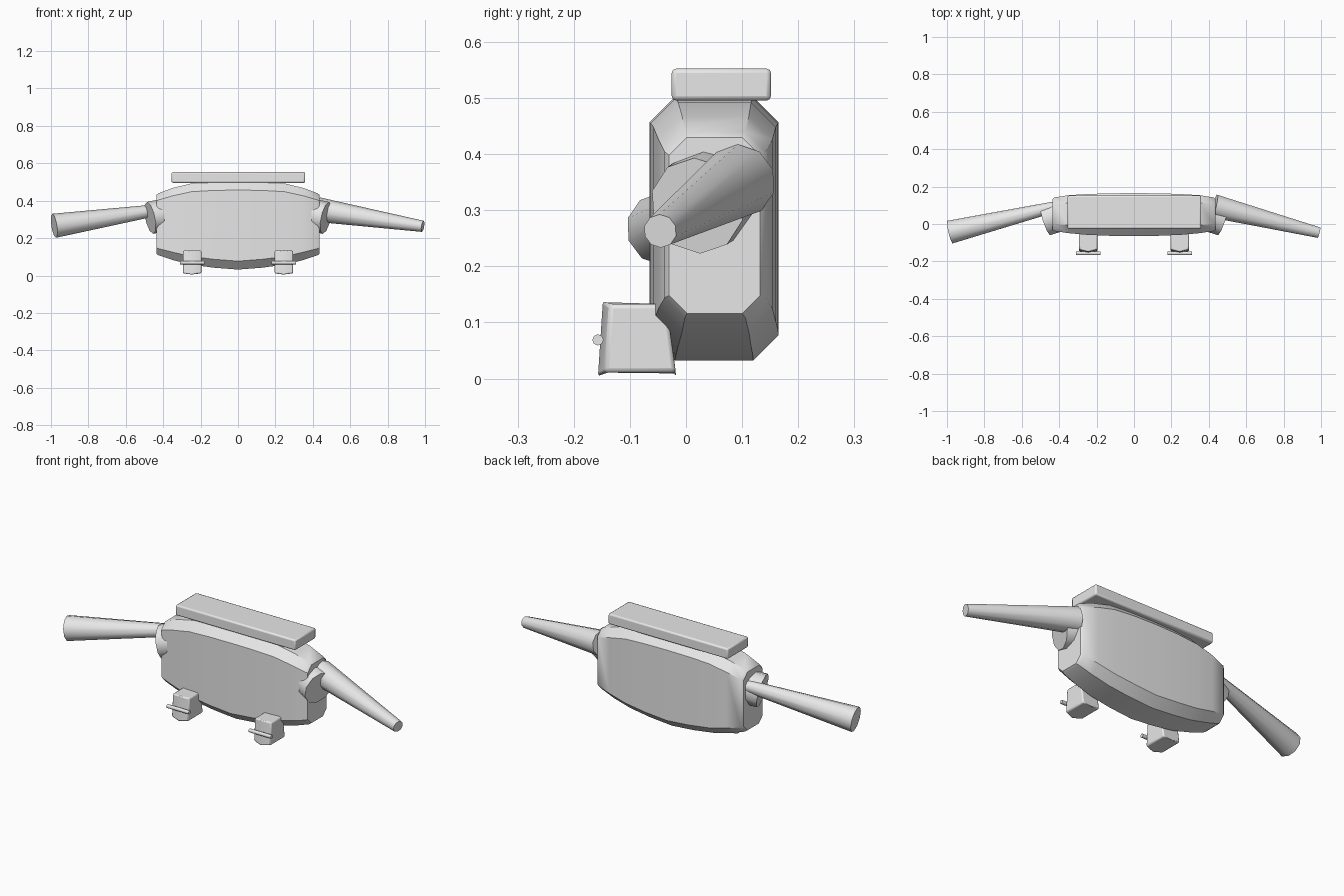
import bpy, bmesh, math
from mathutils import Vector

if "Cube" in bpy.data.objects:
    bpy.data.objects.remove(bpy.data.objects["Cube"])

grey = bpy.data.materials.new("light grey")
grey.diffuse_color = (0.8, 0.8, 0.8, 1)
grey.use_nodes = True
grey.node_tree.nodes["Principled BSDF"].inputs["Base Color"].default_value = grey.diffuse_color


def finish(ob, bevel=0.0, angle=30):
    """Colour, bevel and shade one part."""
    ob.data.materials.clear()
    ob.data.materials.append(grey)
    bpy.ops.object.select_all(action='DESELECT')
    ob.select_set(True)
    bpy.context.view_layer.objects.active = ob
    if bevel:
        mod = ob.modifiers.new("rounded_edges", 'BEVEL')
        mod.width = bevel
        mod.segments = 2
        mod.limit_method = 'ANGLE'
    bpy.ops.object.shade_smooth_by_angle(angle=math.radians(angle))
    return ob


def loft(name, rings, bevel=0.0, angle=30):
    """Join matching rings of points into a closed solid."""
    bm = bmesh.new()
    loops = [[bm.verts.new(p) for p in ring] for ring in rings]
    n = len(loops[0])
    for a, b in zip(loops, loops[1:]):
        for i in range(n):
            j = (i + 1) % n
            bm.faces.new((a[i], a[j], b[j], b[i]))
    bm.faces.new(loops[0][::-1])
    bm.faces.new(loops[-1])
    bmesh.ops.recalc_face_normals(bm, faces=bm.faces)
    mesh = bpy.data.meshes.new(name)
    bm.to_mesh(mesh)
    bm.free()
    ob = bpy.data.objects.new(name, mesh)
    bpy.context.collection.objects.link(ob)
    return finish(ob, bevel, angle)


def rod(name, p, q, r1, r2, sides, bevel=0.0):
    """Tapered cylinder from p to q."""
    p, q = Vector(p), Vector(q)
    bpy.ops.mesh.primitive_cone_add(vertices=sides, radius1=r1, radius2=r2,
                                    depth=(q - p).length, location=(p + q) / 2)
    ob = bpy.context.object
    ob.name = name
    ob.rotation_euler = (q - p).to_track_quat('Z', 'Y').to_euler()
    return finish(ob, bevel, 45)


def octagon(x, y0, y1, z0, z1, c):
    return [(x, y0 + c, z0), (x, y1 - c, z0), (x, y1, z0 + c), (x, y1, z1 - c),
            (x, y1 - c, z1), (x, y0 + c, z1), (x, y0, z1 - c), (x, y0, z0 + c)]


# Barrel-shaped body: chamfered sections along x, narrowing to the flat ends
half = [(0.0, -0.065, 0.165, 0.032, 0.502, 0.045),
        (0.13, -0.063, 0.164, 0.042, 0.5, 0.045),
        (0.25, -0.058, 0.16, 0.058, 0.492, 0.044),
        (0.35, -0.049, 0.154, 0.083, 0.468, 0.042),
        (0.425, -0.038, 0.142, 0.108, 0.44, 0.036),
        (0.437, -0.03, 0.132, 0.116, 0.43, 0.032)]
sections = [(-s[0],) + s[1:] for s in half[:0:-1]] + half
loft("body", [octagon(*s) for s in sections], angle=35)

# Flat slab on top
bpy.ops.mesh.primitive_cube_add(size=1, location=(0.002, 0.063, 0.524))
slab = bpy.context.object
slab.name = "top_slab"
slab.scale = (0.715, 0.177, 0.057)
bpy.ops.object.transform_apply(location=False, rotation=False, scale=True)
finish(slab, 0.008)

for s, side in ((-1, "left"), (1, "right")):
    # Foot: tapered block with a slight ridge along its middle
    x = s * 0.245

    def foot_ring(y0, y1, z, ridge):
        return [(x - 0.05, y0 + 0.012, z), (x, y0, z + ridge), (x + 0.05, y0 + 0.012, z),
                (x + 0.05, y1, z), (x, y1, z + ridge), (x - 0.05, y1, z)]
    loft(side + "_foot", [foot_ring(-0.157, -0.018, 0.012, -0.01),
                          foot_ring(-0.148, -0.035, 0.132, 0.008)], 0.007)
    # Thin bar across the front of the foot
    rod(side + "_foot_bar", (x - 0.066, -0.157, 0.069), (x + 0.066, -0.157, 0.069),
        0.01, 0.01, 8)
    # Shoulder disc tilted forward and down
    axis = Vector((s * 0.93, -0.3, -0.2)).normalized()
    face = Vector((s * 0.47, 0.02, 0.308))
    rod(side + "_shoulder", face - axis * 0.07, face, 0.087, 0.087, 10)

# Arms: one flares outward, the other tapers outward
rod("left_arm", (-0.42, 0.093, 0.352), (-0.983, -0.043, 0.266), 0.03, 0.065, 10)
rod("right_arm", (0.43, 0.095, 0.352), (0.988, -0.046, 0.263), 0.066, 0.03, 10)
